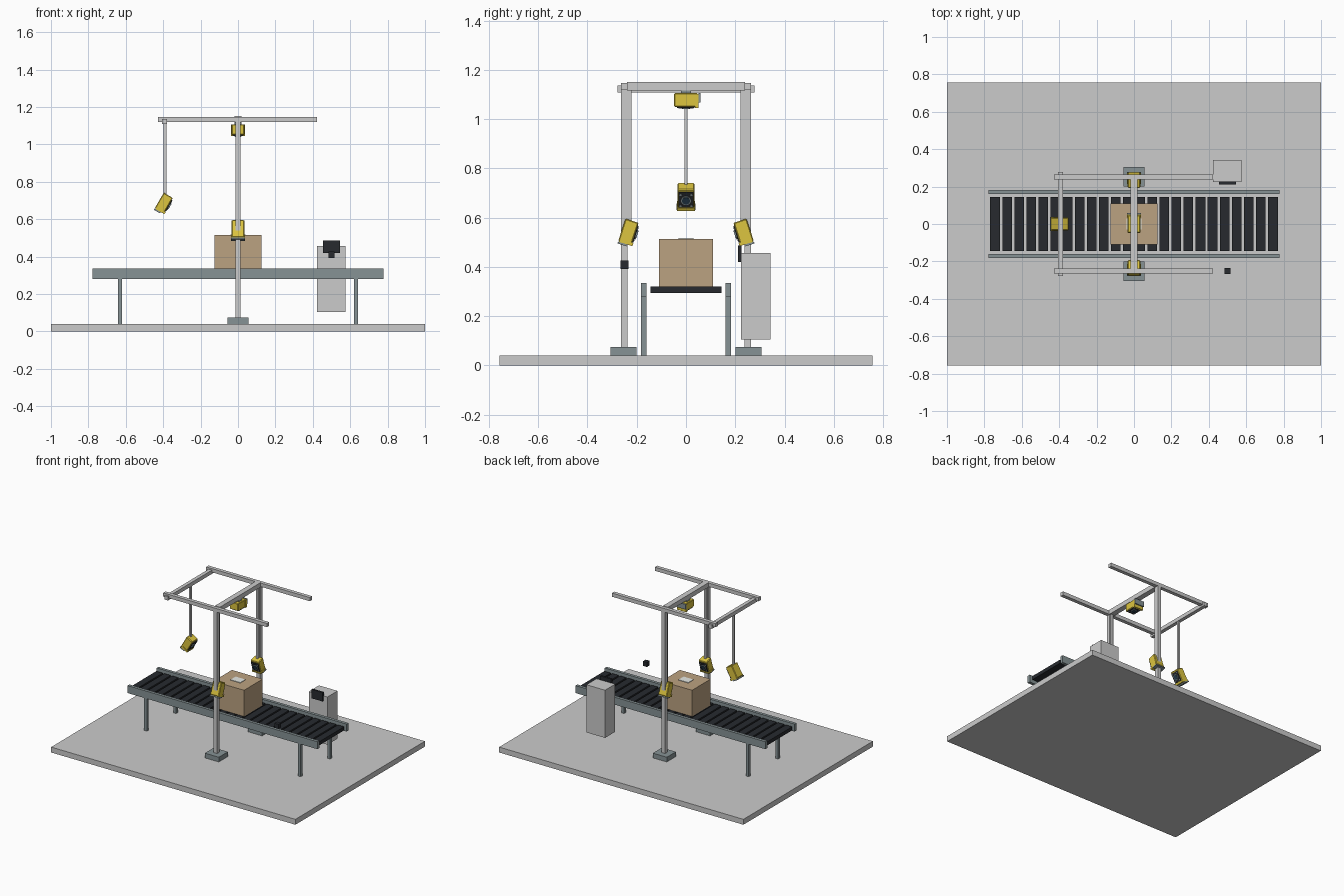
import bpy, bmesh
from math import radians
from mathutils import Matrix, Vector, Euler

if "Cube" in bpy.data.objects:
    bpy.data.objects.remove(bpy.data.objects["Cube"])


def mat(name, r, g, b):
    m = bpy.data.materials.new(name)
    m.diffuse_color = (r, g, b, 1)
    m.use_nodes = True
    m.node_tree.nodes["Principled BSDF"].inputs["Base Color"].default_value = m.diffuse_color
    return m


YELLOW = mat("yellow_paint", 0.72, 0.56, 0.05)
BLACK = mat("black_plastic", 0.02, 0.023, 0.028)
GLASS = mat("lens_glass", 0.02, 0.05, 0.08)
CARD = mat("cardboard", 0.50, 0.36, 0.22)
STEEL = mat("painted_steel", 0.24, 0.29, 0.30)
ALU = mat("aluminium", 0.52, 0.54, 0.54)
LABEL = mat("label_paper", 0.8, 0.82, 0.78)
I = Matrix.Identity(4)


def finish(name, bm, m, M):
    me = bpy.data.meshes.new(name)
    bm.to_mesh(me)
    bm.free()
    ob = bpy.data.objects.new(name, me)
    bpy.context.collection.objects.link(ob)
    ob.matrix_world = M
    if m:
        me.materials.append(m)
    return ob


def box(name, x, y, z, m=None, M=I, bevel=0):
    """Box from (min, max) ranges on each axis."""
    bm = bmesh.new()
    bmesh.ops.create_cube(bm, size=1)
    for v in bm.verts:
        v.co = Vector([a + (b - a) * (c + 0.5) for (a, b), c in zip((x, y, z), v.co)])
    if bevel:
        bmesh.ops.bevel(bm, geom=bm.edges[:], offset=bevel, segments=1, affect='EDGES')
    return finish(name, bm, m, M)


def disc(name, x0, x1, r, m, M, y=0, z=0, seg=24):
    """Cylinder along local x."""
    bm = bmesh.new()
    bmesh.ops.create_cone(bm, cap_ends=True, segments=seg, radius1=r, radius2=r, depth=x1 - x0,
                          matrix=Matrix.Translation(((x0 + x1) / 2, y, z)) @ Matrix.Rotation(radians(90), 4, 'Y'))
    for f in bm.faces:
        f.smooth = len(f.verts) == 4
    for e in bm.edges:
        if any(len(f.verts) > 4 for f in e.link_faces):
            e.smooth = False
    return finish(name, bm, m, M)


def span(c, h):
    return (c - h, c + h)


# floor slab
box("floor_slab", (-1, 1), (-0.757, 0.757), (0, 0.04), ALU)

# conveyor: slats, side rails, legs
for i in range(24):
    box(f"conveyor_slat_{i + 1}", span(-0.743 + i * 1.486 / 23, 0.026), (-0.144, 0.144), (0.293, 0.32), BLACK)
for s, side in ((-1, "front"), (1, "back")):
    y = span(s * 0.171, 0.011)
    box(f"{side}_conveyor_rail", (-0.778, 0.778), y, (0.28, 0.335), STEEL)
    for x, end in ((-0.63, "left"), (0.63, "right")):
        box(f"{side}_{end}_conveyor_leg", span(x, 0.011), y, (0.04, 0.28), STEEL)

    # gantry post, foot, side beam and camera drop rod
    box(f"{side}_post_foot", span(0, 0.057), span(s * 0.253, 0.053), (0.04, 0.075), STEEL)
    box(f"{side}_post", span(0, 0.0135), span(s * 0.251, 0.0135), (0.075, 1.145), ALU)
    box(f"{side}_top_beam", (-0.427, 0.422), span(s * 0.251, 0.0135), (1.12, 1.147), ALU)
    box(f"{side}_camera_drop_rod", span(0, 0.008), span(s * 0.23, 0.008), (0.57, 1.12), ALU)

# cross beams and hanging rod
box("middle_cross_beam", span(0, 0.02), (-0.24, 0.24), (1.117, 1.151), ALU)
box("left_cross_beam", span(-0.393, 0.0135), (-0.278, 0.278), (1.108, 1.136), ALU)
box("hanging_rod", span(-0.39, 0.007), span(0, 0.007), (0.71, 1.11), ALU)
box("top_camera_mount", span(0, 0.02), span(0, 0.02), (1.095, 1.118), STEEL)

# carton with label
box("carton", (-0.126, 0.126), (-0.109, 0.109), (0.32, 0.514), CARD)
box("carton_label", (-0.04, 0.04), (-0.03, 0.03), (0.514, 0.518), LABEL)


# scanner camera: local +x looks forward, +z is up
def camera(name, loc, pitch, yaw):
    M = Matrix.Translation(loc) @ Euler((0, radians(pitch), radians(yaw))).to_matrix().to_4x4()
    box(name + "_body", (-0.03, 0.026), span(0, 0.034), (-0.048, 0.048), YELLOW, M, 0.004)
    box(name + "_lower_lip", (-0.026, 0.031), span(0, 0.037), (-0.05, -0.036), YELLOW, M)
    box(name + "_window", (0.024, 0.030), span(0, 0.030), (-0.034, 0.036), BLACK, M)
    disc(name + "_lens_ring", 0.029, 0.034, 0.02, STEEL, M)
    disc(name + "_lens", 0.033, 0.036, 0.016, GLASS, M)
    for k, (a, b) in enumerate(((-1, -1), (-1, 1), (1, -1), (1, 1))):
        disc(f"{name}_lamp_{k + 1}", 0.029, 0.032, 0.005, STEEL, M, a * 0.022, b * 0.026, 12)
    box(name + "_bracket", (-0.03, 0.008), span(0, 0.038), (-0.058, -0.05), STEEL, M)


camera("hanging_camera", (-0.395, 0, 0.685), 30, 0)
camera("front_camera", (0, -0.232, 0.541), 18, 90)
camera("back_camera", (0, 0.232, 0.541), 18, -90)
camera("top_camera", (0, 0, 1.076), 90, -90)

# control cabinet, screen and sensor
box("control_cabinet", (0.423, 0.575), (0.224, 0.343), (0.104, 0.457))
box("cabinet_screen", (0.454, 0.545), (0.212, 0.226), (0.42, 0.486), BLACK)
box("sensor_block", span(0.5, 0.016), span(-0.25, 0.016), (0.392, 0.426), BLACK)
